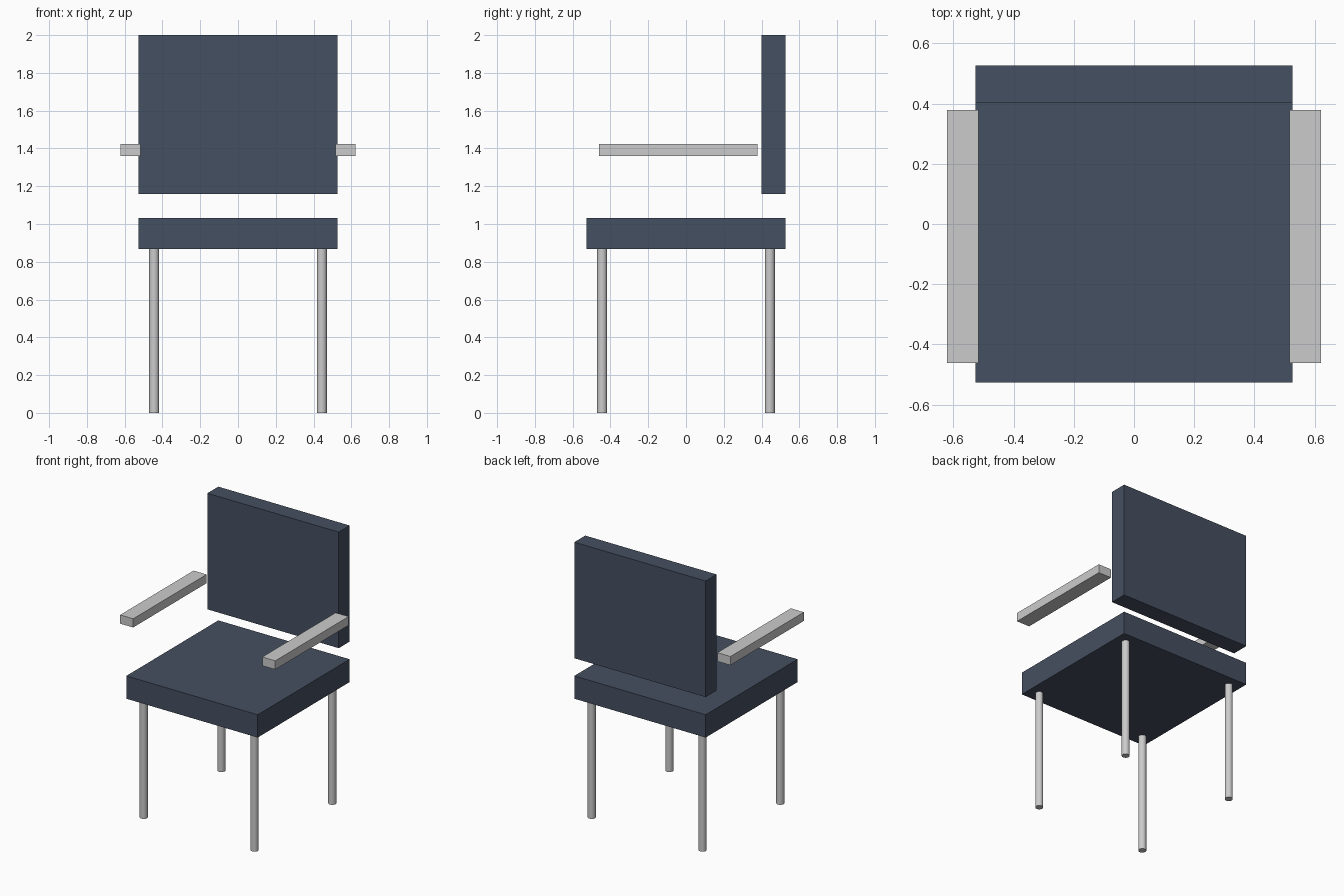
import bpy

cube = bpy.data.objects.get("Cube")
if cube:
    bpy.data.objects.remove(cube, do_unlink=True)

# Upholstery colour
navy = bpy.data.materials.new("navy_upholstery")
navy.use_nodes = True
colour = (0.06, 0.08, 0.12, 1)
navy.diffuse_color = colour
navy.node_tree.nodes["Principled BSDF"].inputs["Base Color"].default_value = colour


def box(name, low, high, material=None):
    """Box spanning two opposite corners."""
    centre = [(a + b) / 2 for a, b in zip(low, high)]
    bpy.ops.mesh.primitive_cube_add(size=1, location=centre)
    obj = bpy.context.object
    obj.name = name
    obj.scale = [b - a for a, b in zip(low, high)]
    bpy.ops.object.transform_apply(location=False, rotation=False, scale=True)
    if material:
        obj.data.materials.append(material)
    return obj


HALF = 0.526          # half width and depth of the seat
SEAT_BOTTOM = 0.867
LEG_OFFSET = 0.444

# Cushions
box("seat", (-HALF, -HALF, SEAT_BOTTOM), (HALF, HALF, 1.032), navy)
box("backrest", (-HALF, 0.401, 1.16), (HALF, HALF, 2), navy)

# Armrests and legs on both sides
for side, sx in (("left", 1), ("right", -1)):
    inner, outer = sorted((sx * 0.517, sx * 0.621))
    box(side + "_armrest", (inner, -0.461, 1.36), (outer, 0.379, 1.423))
    for end, sy in (("front", -1), ("back", 1)):
        bpy.ops.mesh.primitive_cylinder_add(
            vertices=32, radius=0.0265, depth=SEAT_BOTTOM,
            location=(sx * LEG_OFFSET, sy * LEG_OFFSET, SEAT_BOTTOM / 2))
        bpy.context.object.name = f"{end}_{side}_leg"
        bpy.ops.object.shade_smooth_by_angle()
